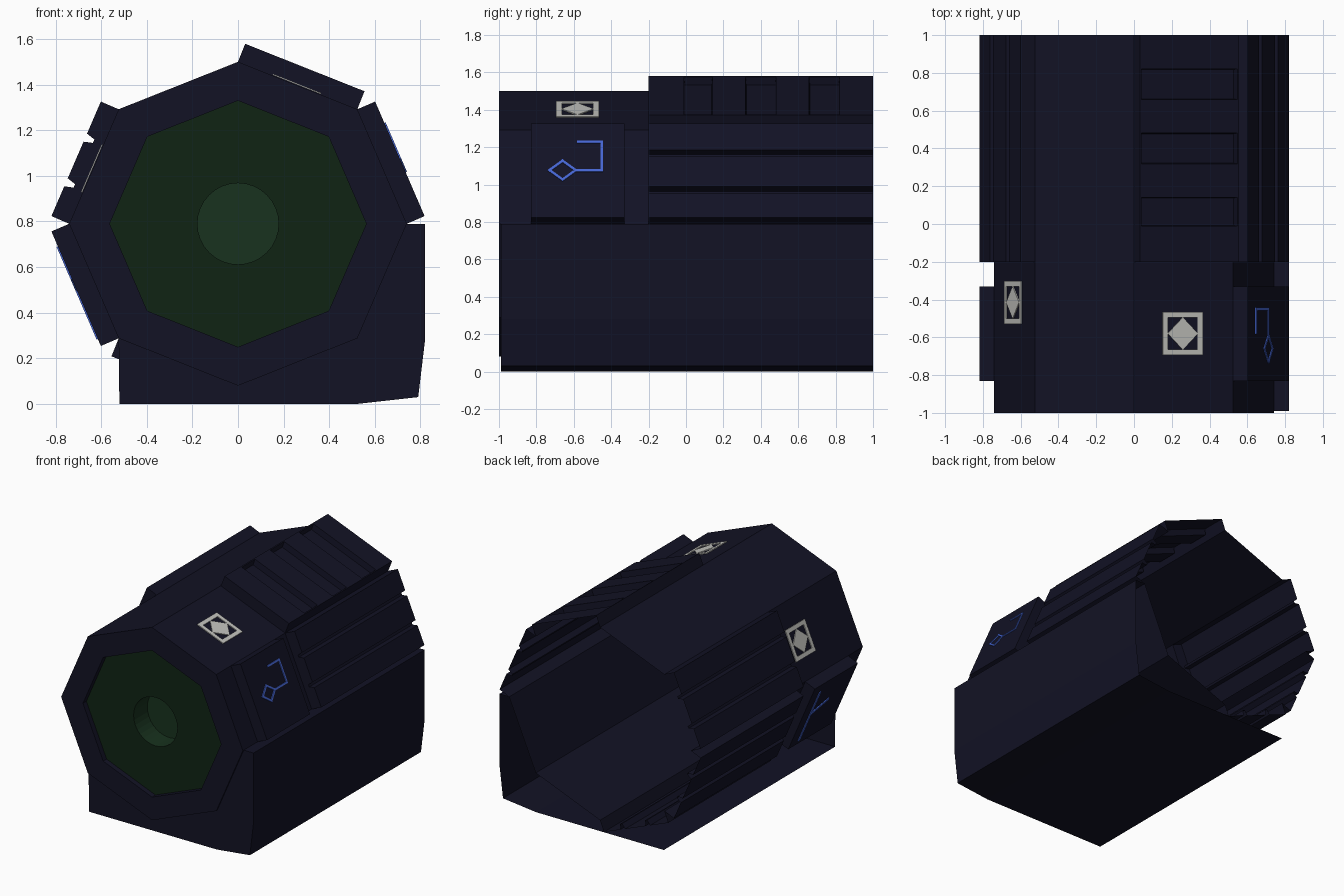
import bpy, bmesh, math

if "Cube" in bpy.data.objects:
    bpy.data.objects.remove(bpy.data.objects["Cube"])

RX, RZ, CZ, H = 0.74, 0.71, 0.79, 0.085   # hull radii, axis height, plate height


def material(name, rgb):
    m = bpy.data.materials.new(name)
    m.diffuse_color = (*rgb, 1)
    m.use_nodes = True
    m.node_tree.nodes["Principled BSDF"].inputs["Base Color"].default_value = m.diffuse_color
    return m


NAVY = material("navy", (0.006, 0.006, 0.018))
GREEN = material("dark_green", (0.005, 0.017, 0.007))
LIGHT_GREEN = material("port_green", (0.009, 0.032, 0.013))
BLUE = material("blue_light", (0.06, 0.13, 0.65))
PALE = material("pale_grey", (0.55, 0.55, 0.52))


def finish(name, bm, mat, recalc=False):
    if recalc:
        bmesh.ops.recalc_face_normals(bm, faces=bm.faces[:])
    me = bpy.data.meshes.new(name)
    bm.to_mesh(me)
    bm.free()
    me.materials.append(mat)
    ob = bpy.data.objects.new(name, me)
    bpy.context.collection.objects.link(ob)
    return ob


def corner(k, s=1.0):
    a = k * math.pi / 4
    return (RX * s * math.sin(a), CZ + RZ * s * math.cos(a))


def pt(side, t, y, h=0.0):
    """Point on hull side (0 = top right, clockwise), t along it, raised by h."""
    (x0, z0), (x1, z1) = corner(side), corner(side + 1)
    dx, dz = x1 - x0, z1 - z0
    n = math.hypot(dx, dz)
    return (x0 + dx * t - dz / n * h, y, z0 + dz * t + dx / n * h)


def skin(bm, rows, closed=False):
    """Quads between successive rows of points."""
    vs = [[bm.verts.new(p) for p in r] for r in rows]
    faces = []
    for a, b in zip(vs, vs[1:]):
        n = len(a)
        for i in range(n if closed else n - 1):
            j = (i + 1) % n
            faces.append(bm.faces.new((a[i], a[j], b[j], b[i])))
    return vs, faces


def plate(name, side, ys, profile, cap_back=False):
    """Raised plate: profile of (t, h) swept along y, closed at its front."""
    bm = bmesh.new()
    vs, faces = skin(bm, [[pt(side, t, y, h) for t, h in profile] for y in ys])
    bm.faces.new(vs[0])
    if cap_back:
        bm.faces.new(vs[-1][::-1])
    return bm, faces


def strokes(name, side, paths, mat, h, width):
    """Thin raised bars following paths of (t, y) on a hull side."""
    length = math.dist(corner(side), corner(side + 1))
    bm = bmesh.new()
    for path in paths:
        for (t0, y0), (t1, y1) in zip(path, path[1:]):
            du, dy = (t1 - t0) * length, y1 - y0
            n = math.hypot(du, dy)
            du, dy = du / n * width / 2, dy / n * width / 2
            quad = []
            for t, y, e, s in ((t0, y0, -1, -1), (t1, y1, 1, -1), (t1, y1, 1, 1), (t0, y0, -1, 1)):
                quad.append((t + (e * du - s * dy) / length, y + e * dy + s * du))
            vs, _ = skin(bm, [[pt(side, t, y, k) for t, y in quad] for k in (h, h + 0.006)], True)
            bm.faces.new(vs[1])
    finish(name, bm, mat, True)


# hull: flat octagon sides, with back parts left open where plates replace them
bm = bmesh.new()
for side in range(8):
    end = 1 if side in (2, 3, 7) else -0.2
    skin(bm, [[pt(side, 0, y), pt(side, 1, y)] for y in (-1, end)])
bmesh.ops.remove_doubles(bm, verts=bm.verts[:], dist=1e-4)
finish("octagonal_hull", bm, NAVY)

# front rim with a shallow step in to the end panel
S = 0.76
bm = bmesh.new()
skin(bm, [[(x, y, z) for x, z in (corner(k, s) for k in range(8))]
          for s, y in ((1, -1), (S, -1), (S, -0.96))], True)
finish("front_rim", bm, NAVY)

# end panel with round port
octo, circle = [], []
for i in range(32):
    k, f = divmod(i, 4)
    (xa, za), (xb, zb) = corner(k, S), corner(k + 1, S)
    octo.append((xa + (xb - xa) * f / 4, -0.96, za + (zb - za) * f / 4))
    a = i * math.pi / 16
    circle.append((0.178 * math.sin(a), -0.96, CZ + 0.178 * math.cos(a)))
bm = bmesh.new()
skin(bm, [octo, circle], True)
finish("end_panel", bm, GREEN)
bm = bmesh.new()
vs, _ = skin(bm, [circle, [(x, -0.8, z) for x, _, z in circle]], True)
bm.faces.new(vs[1])
finish("round_port", bm, LIGHT_GREEN)

# ribbed plates on the rear of four sides
ribs = [(0, 0), (0, H), (0.28, H), (0.30, 0.045), (0.33, 0.045), (0.35, H), (0.67, H),
        (0.69, 0.045), (0.72, 0.045), (0.74, H), (1, H), (1, 0)]
for side, label in ((1, "upper_right"), (4, "bottom_left"), (5, "lower_left"), (6, "upper_left")):
    prof = ribs if side < 4 else [(1 - t, h) for t, h in reversed(ribs)]
    bm, _ = plate("ribs", side, (-0.2, 1), prof)
    finish(label + "_ribbed_plate", bm, NAVY)

# top right plate with three sunken panels
flat = [(0, 0), (0, H), (1, H), (1, 0)]
bm, faces = plate("top", 0, (-0.2, -0.02, 0.15, 0.31, 0.49, 0.65, 0.83, 1), flat)
bm.normal_update()
sunk = [faces[i * 3 + 1] for i in (1, 3, 5)]
up = 1 if sunk[0].normal.z > 0 else -1
bmesh.ops.inset_individual(bm, faces=sunk, thickness=0.012)
bmesh.ops.inset_individual(bm, faces=sunk, thickness=0.006, depth=-0.045 * up)
finish("top_recessed_plate", bm, NAVY)

# raised front panels carrying blue light strips
for side, label in ((1, "right"), (5, "left")):
    bm, _ = plate("panel", side, (-0.83, -0.33), flat, True)
    finish(label + "_light_panel", bm, NAVY, True)
strokes("right_light_strips", 1, [
    [(0.5, -0.73), (0.4, -0.66), (0.5, -0.59), (0.6, -0.66), (0.5, -0.73)],
    [(0.5, -0.59), (0.5, -0.45), (0.2, -0.45), (0.2, -0.575)]], BLUE, H, 0.014)
strokes("left_light_strips", 5, [[(0.08, -0.43), (0.85, -0.43)],
                                 [(0.5, -0.43), (0.6, -0.6)]], BLUE, H, 0.022)

# framed diamond ornaments
for side, tc, yc, label in ((0, 0.49, -0.58, "top"), (6, 0.48, -0.415, "left")):
    length = math.dist(corner(side), corner(side + 1))

    def loop(r, turn):
        out = []
        for i in range(5):
            a = i * math.pi / 2 + turn
            out.append((tc + r * math.cos(a) / length, yc + r * math.sin(a)))
        return out
    strokes(label + "_ornament_frame", side, [loop(0.14, math.pi / 4)], PALE, 0.002, 0.03)
    strokes(label + "_ornament_diamond", side, [loop(0.078, 0)], PALE, 0.002, 0.012)
    strokes(label + "_ornament_centre", side, [loop(0.035, 0)[1:3], loop(0.035, 0)[3:5],
            [((loop(0.035, 0)[1][0] + loop(0.035, 0)[0][0]) / 2, yc + 0.0175),
             ((loop(0.035, 0)[2][0] + loop(0.035, 0)[3][0]) / 2, yc - 0.0175)]], PALE, 0.002, 0.05)

# base skirt: open at the back and left, closed at the front
outline = [(RX, CZ), (0.82, CZ), (0.82, 0.28), (0.79, 0.03), (0.52, 0), (-0.52, 0)]
bm = bmesh.new()
vs, _ = skin(bm, [[(x, y, z) for x, z in outline] for y in (-0.99, 1)])
inner = [bm.verts.new((x, -0.99, z)) for x, z in (corner(k) for k in (5, 4, 3))]
bm.faces.new(vs[0] + inner)
finish("base_skirt", bm, NAVY)
